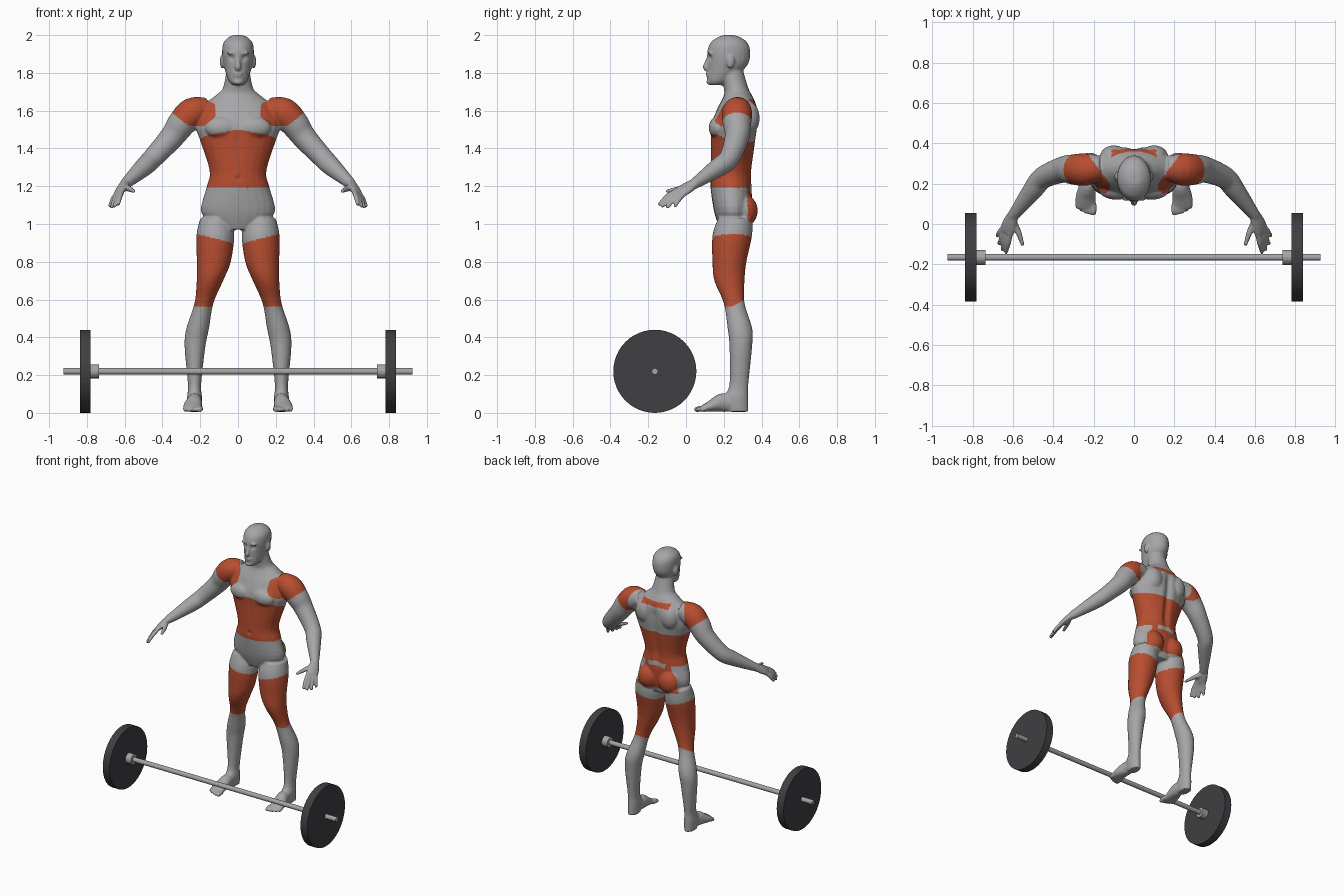
import bpy, bmesh, math
from mathutils import Vector, Matrix

cube = bpy.data.objects.get("Cube")
if cube:
    bpy.data.objects.remove(cube, do_unlink=True)


def material(name, colour):
    result = bpy.data.materials.new(name)
    result.use_nodes = True
    result.diffuse_color = (*colour, 1)
    result.node_tree.nodes["Principled BSDF"].inputs["Base Color"].default_value = (*colour, 1)
    return result


grey = material("light grey", (.38, .38, .39))
orange = material("burnt orange", (.48, .075, .03))
charcoal = material("charcoal", (.05, .05, .055))

X, Y, Z = Matrix.Identity(3)
SIDES, STEPS = 24, 4
bm = bmesh.new()


def spline(rows):
    """Catmull-Rom curve through rows of numbers."""
    result = []
    last = len(rows) - 1
    for i in range(last):
        quad = [Vector(rows[max(0, min(last, i + k))]) for k in (-1, 0, 1, 2)]
        before, start, end, after = quad
        for step in range(STEPS):
            t = step / STEPS
            result.append(start + t / 2 * ((end - before)
                          + t * (2 * before - 5 * start + 4 * end - after)
                          + t * t * (3 * start - before - 3 * end + after)))
    return result + [Vector(rows[last])]


def loft(rows, side=X, normal=None):
    """Skin ellipses; each row is x, y, z, radius along side, other radius."""
    rows = spline(rows)
    rings = []
    for i, row in enumerate(rows):
        behind, ahead = rows[max(i - 1, 0)], rows[min(i + 1, len(rows) - 1)]
        along = normal or Vector((ahead - behind)[:3]).normalized()
        u = (side - along * side.dot(along)).normalized()
        v = along.cross(u)
        centre, a, b = Vector(row[:3]), row[3], row[4]
        turns = [math.tau * k / SIDES for k in range(SIDES)]
        rings.append([bm.verts.new(centre + u * a * math.cos(t) + v * b * math.sin(t)) for t in turns])
    for lower, upper in zip(rings, rings[1:]):
        for k in range(SIDES):
            bm.faces.new((lower[k - 1], lower[k], upper[k], upper[k - 1]))
    bm.faces.new(rings[0])
    bm.faces.new(rings[-1])


def tube(rows):
    """Round limb; each row is x, y, z, radius."""
    loft([(x, y, z, r, r) for x, y, z, r in rows], Y if rows[0][2] > 1.5 else Z)


def column(rows, centre=lambda z: 0):
    """Upright loft; each row is height, half width, front and back."""
    loft([(centre(z), (front + back) / 2, z, width, (back - front) / 2)
          for z, width, front, back in rows], X, Z)


def blob(centre, radii):
    bmesh.ops.create_icosphere(bm, subdivisions=3, radius=1,
                               matrix=Matrix.Translation(centre) @ Matrix.Diagonal((*radii, 1)))


# Left-side muscles, ear and brow
blob((.084, .235, 1.86), (.013, .022, .036))
blob((.033, .126, 1.905), (.027, .014, .009))
blob((.085, .17, 1.51), (.09, .05, .06))
blob((.085, .3, 1.07), (.08, .08, .09))
blob((.1, .33, 1.56), (.07, .06, .09))


# Leg, drifting outward from hip to ankle
def leg_centre(z):
    t = max(0, min(1, (.9 - z) / .6))
    return .12 + .11 * t * t * (3 - 2 * t)


column([(1.03, .08, .17, .35), (.94, .1, .14, .35), (.8, .09, .14, .32), (.7, .07, .15, .31),
        (.58, .05, .2, .31), (.45, .06, .22, .35), (.35, .055, .23, .35), (.15, .035, .23, .33),
        (.08, .04, .2, .33), (.006, .035, .22, .33)], leg_centre)

# Foot and toes
loft([(.23, .29, .04, .03, .034), (.23, .2, .055, .04, .05), (.24, .13, .035, .05, .03),
      (.24, .08, .02, .05, .015)])
for k in range(5):
    x, tip, r = .2 + .02 * k, .045 + .002 * k * k, .015 if k == 0 else .012
    tube([(x, .1, .024, r), (x, tip + .02, .02, r), (x, tip, .014, r * .7)])

# Arm
tube([(.16, .28, 1.61, .06), (.24, .27, 1.59, .08), (.3, .27, 1.53, .075), (.35, .27, 1.46, .065),
      (.45, .23, 1.35, .055), (.5, .17, 1.3, .05), (.6, .04, 1.21, .028)])

# Hand: palm, fingers and thumb
across = Vector((.04, .055, -.02)).normalized()
loft([(.596, .05, 1.217, .028, .024), (.617, 0, 1.187, .04, .022), (.632, -.04, 1.163, .042, .016)], across)
finger_tips = [(.635, -.145, 1.1), (.655, -.13, 1.09), (.67, -.1, 1.085), (.68, -.06, 1.09)]
for k, tip in enumerate(finger_tips):
    root = Vector((.614, -.06, 1.172)) + k * Vector((.011, .015, -.006))
    middle = root.lerp(Vector(tip), .5) + Z * .008
    tube([(*root, .013), (*middle, .013), (*tip, .009)])
tube([(.6, .015, 1.195, .018), (.573, -.04, 1.185, .015), (.55, -.108, 1.172, .009)])

# Mirror everything so far to the right side
copies = bmesh.ops.duplicate(bm, geom=bm.verts[:] + bm.edges[:] + bm.faces[:])["geom"]
for part in copies:
    if isinstance(part, bmesh.types.BMVert):
        part.co.x *= -1

# Torso and neck
column([(.97, .11, .18, .32), (1.06, .195, .15, .345), (1.19, .168, .13, .35), (1.28, .15, .13, .35),
        (1.44, .2, .13, .37), (1.52, .225, .13, .38), (1.61, .2, .165, .38), (1.68, .12, .2, .35),
        (1.72, .08, .2, .33), (1.82, .06, .18, .3)])

# Head, nose, lips and chin
column([(1.735, .026, .13, .19), (1.76, .05, .113, .24), (1.84, .076, .115, .325), (1.91, .084, .112, .34),
        (1.96, .077, .13, .325), (1.99, .047, .17, .285), (2, .02, .2, .25)])
tube([(0, .122, 1.89, .009), (0, .11, 1.855, .012), (0, .105, 1.828, .016), (0, .12, 1.815, .009)])
blob((0, .116, 1.795), (.026, .012, .007))
blob((0, .118, 1.783), (.022, .012, .008))
blob((0, .125, 1.752), (.027, .017, .016))
bmesh.ops.recalc_face_normals(bm, faces=bm.faces[:])

# Fuse the parts into one smooth skin
rough = bpy.data.meshes.new("rough_body")
bm.to_mesh(rough)
bm.free()
body = bpy.data.objects.new("body", rough)
bpy.context.collection.objects.link(body)
fuse = body.modifiers.new("fuse", 'REMESH')
fuse.mode = 'VOXEL'
fuse.voxel_size = .0065
relax = body.modifiers.new("relax", 'SMOOTH')
relax.factor = .5
relax.iterations = 4
bpy.context.view_layer.update()
skin = bpy.data.meshes.new_from_object(body.evaluated_get(bpy.context.evaluated_depsgraph_get()))
body.modifiers.clear()
body.data = skin
bpy.data.meshes.remove(rough)
skin.name = "body"


def falloff(distance, radius):
    return math.exp(-(distance / radius) ** 2)


# Sculpted hollows: eye sockets, spine, breastbone and navel
for vertex in skin.vertices:
    x, y, z = abs(vertex.co.x), vertex.co.y, vertex.co.z
    if z > 1.8 and y < .17:
        vertex.co.y += .012 * falloff(math.hypot(x - .032, z - 1.88), .016)
    elif 1.15 < z < 1.65 and y > .28 and x < .1:
        vertex.co.y -= .018 * falloff(x, .025) * min(1, (z - 1.15) * 8, (1.65 - z) * 12)
    elif 1.2 < z < 1.6 and y < .2 and x < .1:
        vertex.co.y += .006 * falloff(x, .015) * falloff(z - 1.46, .12)
        vertex.co.y += .008 * falloff(math.hypot(x, z - 1.24), .012)


# Orange muscle patches, chosen by position
def painted(x, y, z):
    x = abs(x)
    backness = max(0, min(1, (y - .17) / .13))
    trunk_top = (1.5 - .18 * x) * (1 - backness) + 1.435 * backness
    lumbar_gap = y > .28 and x < .07 and abs(z - 1.195 + 2 * x * x) < .016
    trunk = x < .24 and 1.19 < z < trunk_top
    seat = y > .325 and x < .17 and 1.01 < z <= 1.19
    thigh = .56 + .6 * max(0, y - .24) < z < .9 + min(.045, .25 * max(0, x - .03))
    shoulder_floor = max(1.52 + .77 * max(0, x - .26), 1.56 - .8 * (x - .13))
    shoulder = x > .12 + .75 * max(0, y - .2) and shoulder_floor < z < 1.75
    nape = y > .3 and x < .11 and 1.625 < z < 1.66
    return (trunk or seat or thigh or shoulder or nape) and not lumbar_gap


skin.materials.clear()
skin.materials.append(grey)
skin.materials.append(orange)
for face in skin.polygons:
    face.use_smooth = True
    face.material_index = int(painted(*face.center))


# Barbell
def disc(name, x, length, radius, sides, colour):
    shape = bmesh.new()
    place = Matrix.Translation((x, -.165, .22)) @ Matrix.Rotation(math.pi / 2, 4, 'Y')
    bmesh.ops.create_cone(shape, cap_ends=True, segments=sides, radius1=radius, radius2=radius,
                          depth=length, matrix=place)
    mesh = bpy.data.meshes.new(name)
    shape.to_mesh(mesh)
    shape.free()
    mesh.materials.append(colour)
    bpy.context.collection.objects.link(bpy.data.objects.new(name, mesh))


disc("bar", 0, 1.85, .017, 12, grey)
for sign, label in ((1, "left"), (-1, "right")):
    disc(label + "_plate", sign * .808, .056, .22, 48, charcoal)
    disc(label + "_collar", sign * .76, .05, .037, 16, grey)
